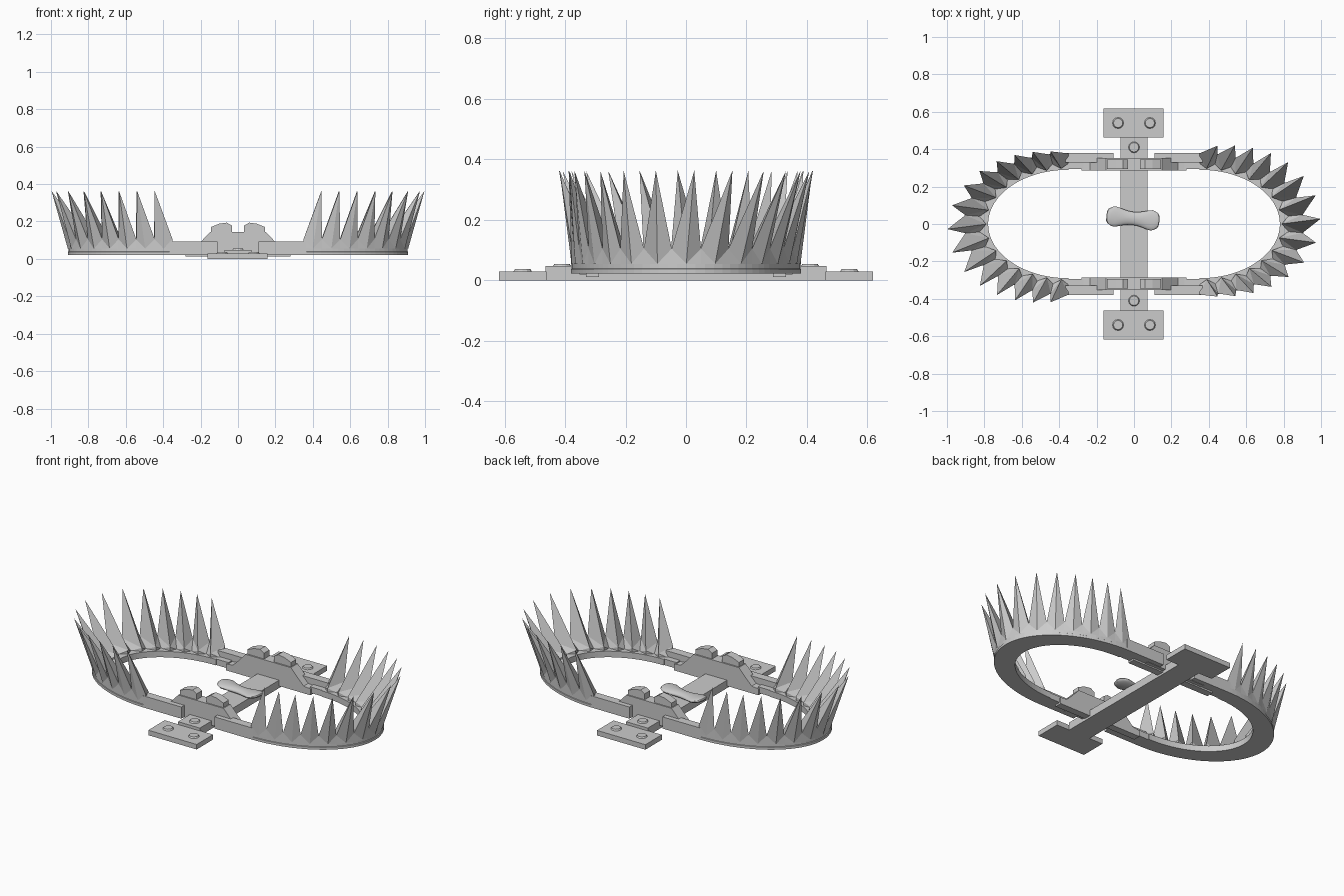
import bpy, bmesh, math
from mathutils import Vector

if "Cube" in bpy.data.objects:
    bpy.data.objects.remove(bpy.data.objects["Cube"])

CX = 0.35          # where the curved part of each jaw starts
TEETH = 15


def finish(name, verts, faces):
    me = bpy.data.meshes.new(name)
    me.from_pydata(verts, [], faces)
    bm = bmesh.new()
    bm.from_mesh(me)
    bmesh.ops.remove_doubles(bm, verts=bm.verts, dist=0.0002)
    bmesh.ops.recalc_face_normals(bm, faces=bm.faces)
    bm.to_mesh(me)
    bm.free()
    ob = bpy.data.objects.new(name, me)
    bpy.context.collection.objects.link(ob)
    return ob


def box(name, x0, x1, y0, y1, z0, z1):
    v = [(x, y, z) for x in (x0, x1) for y in (y0, y1) for z in (z0, z1)]
    f = [(0, 1, 3, 2), (4, 6, 7, 5), (0, 4, 5, 1), (2, 3, 7, 6), (0, 2, 6, 4), (1, 5, 7, 3)]
    return finish(name, v, f)


def extrude_xz(name, pts, y0, y1):
    n = len(pts)
    v = [(x, y, z) for y in (y0, y1) for x, z in pts]
    f = [tuple(range(n)), tuple(range(n, 2 * n))]
    f += [(i, (i + 1) % n, n + (i + 1) % n, n + i) for i in range(n)]
    return finish(name, v, f)


def rivet(x, y, z):
    bpy.ops.mesh.primitive_cone_add(vertices=12, radius1=0.03, radius2=0.025,
                                    depth=0.008, location=(x, y, z + 0.004))
    bpy.context.object.name = "rivet"


def jaw_point(t, f, z):
    # f runs 0 at the inner edge to 1 at the outer edge
    a, b = 0.43 + 0.13 * f, 0.29 + 0.09 * f
    return Vector((CX + a * math.cos(t), b * math.sin(t), z))


def even_angles(n):
    # angles spaced evenly along the jaw
    ts = [-math.pi / 2 + math.pi * i / 600 for i in range(601)]
    d = [0]
    for a, b in zip(ts, ts[1:]):
        d.append(d[-1] + (jaw_point(b, 0.8, 0) - jaw_point(a, 0.8, 0)).length)
    out, k = [], 0
    for i in range(n + 1):
        while k < 600 and d[k] < d[-1] * i / n - 1e-9:
            k += 1
        out.append(ts[k])
    return out


def turned(verts, s):
    return [(s * v[0], s * v[1], v[2]) for v in verts]


for s, side in ((1, "right"), (-1, "left")):
    # jaw band with a stepped outer edge
    sec = [(0, 0.022), (1, 0.022), (1, 0.037), (0.97, 0.039), (0.97, 0.058), (0, 0.058)]
    n, m = 48, len(sec)
    ang = even_angles(n)
    v = [jaw_point(t, f, z) for t in ang for f, z in sec]
    f = [(i * m + j, i * m + (j + 1) % m, (i + 1) * m + (j + 1) % m, (i + 1) * m + j)
         for i in range(n) for j in range(m)]
    f += [tuple(range(m)), tuple(range(n * m, n * m + m))]
    finish(side + "_jaw_band", turned(v, s), f)

    # jaw teeth: a flared outer wall cut into points, ridged on the inside
    ang = even_angles(TEETH)
    v, f = [], []
    for t0, t1 in zip(ang, ang[1:]):
        tm = (t0 + t1) / 2
        c = max(0, math.cos(tm))
        out = Vector((math.cos(tm) * 0.38, math.sin(tm) * 0.56, 0)).normalized()
        tip = jaw_point(tm, 0.96, 0.363) + out * (0.022 + 0.07 * c)
        # the points lean away from the hinges and to one side of the jaw
        tip += Vector((0.05 * (1 - c), 0.014 + 0.012 * c, 0))
        k = len(v)
        v += [jaw_point(t0, 0.97, 0.055), jaw_point(tm, 1.0, 0.055), jaw_point(t1, 0.97, 0.055),
              jaw_point(t0, 0.97, 0.105), jaw_point(t1, 0.97, 0.105),
              jaw_point(t0, 0.38, 0.055), jaw_point(tm, 0.08, 0.08), jaw_point(t1, 0.38, 0.055),
              tip, jaw_point(tm, 0.08, 0.055)]
        f += [tuple(k + i for i in q) for q in (
            (0, 1, 3), (1, 8, 3), (1, 2, 4), (1, 4, 8), (5, 3, 6), (3, 8, 6),
            (6, 8, 4), (6, 4, 7), (5, 6, 9), (6, 7, 9))]
    last = len(v) - 10
    f += [(0, 3, 5), (last + 2, last + 7, last + 4)]
    finish(side + "_jaw_teeth", turned(v, s), f)

    # straight arms joining each jaw to its hinges
    for e in (1, -1):
        ya, yb = sorted((e * 0.33, e * 0.38))
        xa, xb = sorted((s * 0.11, s * 0.365))
        box(side + "_jaw_arm", xa, xb, ya, yb, 0.022, 0.092)
        ya, yb = sorted((e * 0.295, e * 0.335))
        xa, xb = sorted((s * 0.27, s * 0.355))
        box(side + "_jaw_heel", xa, xb, ya, yb, 0.022, 0.058)

# base bar
box("base_bar", -0.072, 0.072, -0.465, 0.465, 0, 0.047)

for e in (1, -1):
    # end plates with rivets
    ya, yb = sorted((e * 0.462, e * 0.618))
    box("end_plate", -0.163, 0.158, ya, yb, 0, 0.03)
    for x in (-0.085, 0.085):
        rivet(x, e * 0.54, 0.03)
    rivet(0, e * 0.41, 0.047)

    # hinge bracket
    half = [(0.28, 0.012), (0.28, 0.05), (0.235, 0.055), (0.2, 0.09), (0.15, 0.143)]
    prof = half + [(-x, z) for x, z in reversed(half)]
    ya, yb = sorted((e * 0.287, e * 0.33))
    extrude_xz("hinge_bracket", prof, ya, yb)

    # outer hinge cheek
    ya, yb = sorted((e * 0.33, e * 0.352))
    extrude_xz("hinge_cheek", [(-0.2, 0.02), (0.2, 0.02), (0.2, 0.09), (0.15, 0.143),
                               (-0.15, 0.143), (-0.2, 0.09)], ya, yb)

    # raised hinge knuckles
    for s in (1, -1):
        pts = [(0.033, 0.135), (0.033, 0.178), (0.06, 0.194), (0.1, 0.188),
               (0.145, 0.17), (0.145, 0.135)]
        ya, yb = sorted((e * 0.295, e * 0.345))
        extrude_xz("hinge_knuckle", [(s * x, z) for x, z in pts], ya, yb)

# trigger pan, a rounded bow-tie
bpy.ops.mesh.primitive_uv_sphere_add(segments=32, ring_count=16, radius=1)
pan = bpy.context.object
pan.name = "trigger_pan"
for vt in pan.data.vertices:
    x, y, z = vt.co
    r = math.sqrt(max(0, 1 - x * x))
    width = 0.035 + 0.03 * min(1, (x * 1.5) ** 2)
    edge = r ** 0.5 / r if r > 1e-4 else 0
    vt.co = (x * 0.143, y * edge * width, z * edge * 0.018 + 0.012 * x * x)
pan.location = (-0.006, 0.03, 0.064)
pan.rotation_euler = (0, 0, math.radians(-6))
bpy.ops.object.shade_smooth_by_angle()
